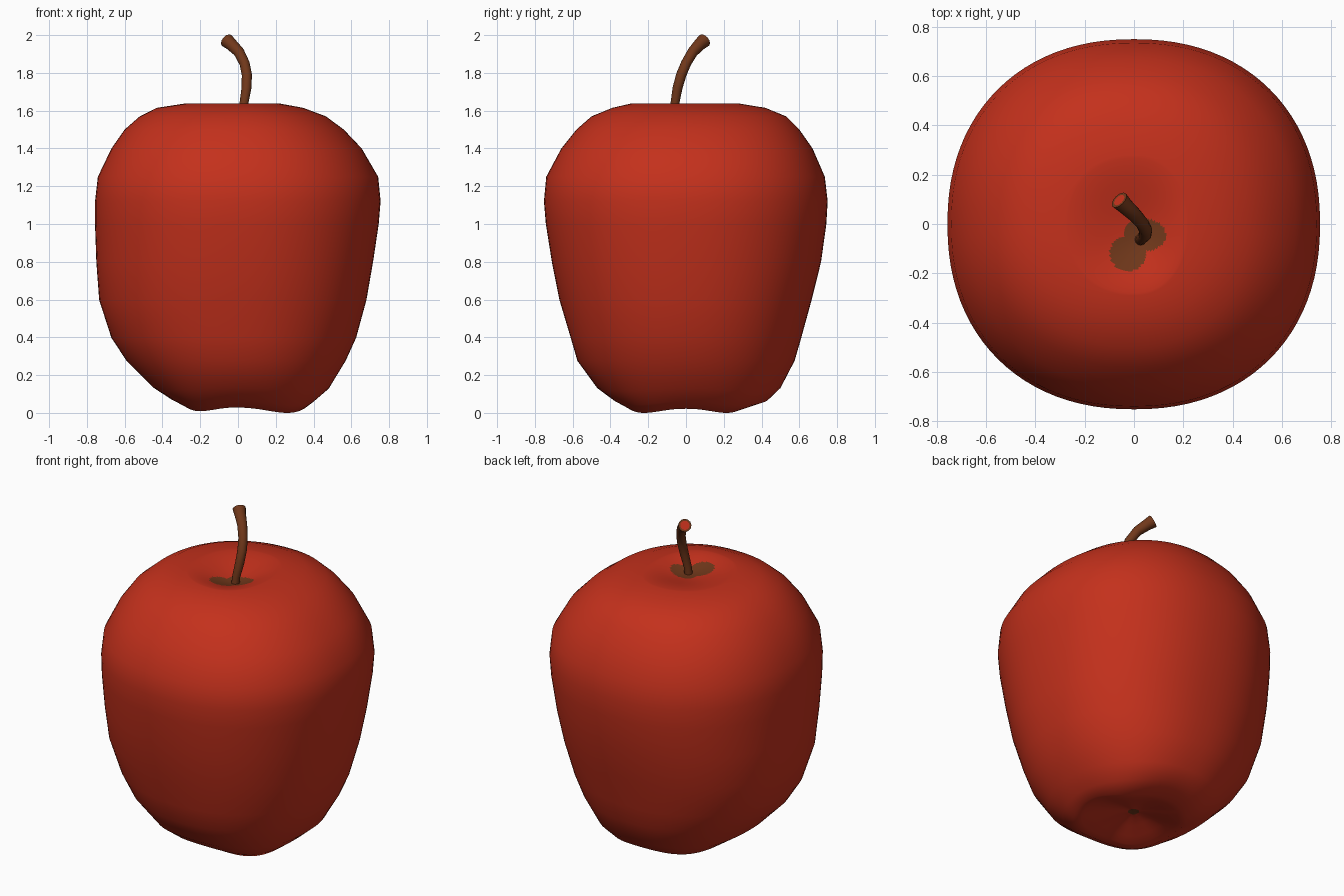
import bpy, bmesh, math
from mathutils import Vector

if "Cube" in bpy.data.objects:
    bpy.data.objects.remove(bpy.data.objects["Cube"])


def material(name, rgb):
    m = bpy.data.materials.new(name)
    m.diffuse_color = (*rgb, 1)
    m.use_nodes = True
    m.node_tree.nodes["Principled BSDF"].inputs["Base Color"].default_value = m.diffuse_color
    return m


RED = material("apple red", (0.55, 0.030, 0.0115))
BROWN = material("stem brown", (0.162, 0.039, 0.0105))


def skin_rings(name, rings, mats, rule):
    """Skin closed rings (bottom to top), cap both ends, colour faces by rule."""
    bm = bmesh.new()
    vs = [[bm.verts.new(p) for p in r] for r in rings]
    n = len(rings[0])
    for a, b in zip(vs, vs[1:]):
        for i in range(n):
            j = (i + 1) % n
            bm.faces.new((a[i], a[j], b[j], b[i]))
    bm.faces.new(vs[0][::-1])
    bm.faces.new(vs[-1])
    for f in bm.faces:
        f.material_index = rule(f.calc_center_median())
        f.smooth = True
    me = bpy.data.meshes.new(name)
    bm.to_mesh(me)
    bm.free()
    for m in mats:
        me.materials.append(m)
    ob = bpy.data.objects.new(name, me)
    bpy.context.collection.objects.link(ob)
    return ob


# ---- Apple body: height, then reach to -x, +x, -y, +y ----
LEVELS = [
    (0.022, .28, .35, .31, .30),
    (0.06, .35, .40, .38, .43),
    (0.13, .45, .48, .47, .50),
    (0.28, .59, .57, .575, .575),
    (0.40, .67, .625, .61, .61),
    (0.60, .735, .68, .67, .665),
    (0.80, .75, .715, .71, .715),
    (1.00, .757, .745, .742, .743),
    (1.12, .757, .755, .752, .75),
    (1.25, .742, .742, .74, .735),
    (1.40, .67, .655, .66, .67),
    (1.50, .60, .56, .58, .60),
    (1.57, .52, .465, .50, .53),
    (1.615, .43, .345, .39, .42),
    (1.638, .28, .22, .29, .28),
]
SEG = 96
CORE = Vector((0.02, -0.05))       # where the stem grows


def lobes(a):
    """Uneven feet around the base of the apple."""
    return -0.013 * math.cos(4 * (a - math.pi / 4)) - 0.007 * math.cos(a)


def body_ring(level, t=1.0, z=None, core=Vector((0, 0)), foot=0.0):
    ring = []
    for i in range(SEG):
        a = 2 * math.pi * i / SEG
        c, s = math.cos(a), math.sin(a)
        rx = level[2] if c > 0 else level[1]
        ry = level[4] if s > 0 else level[3]
        p = Vector((rx * math.copysign(abs(c) ** .91, c),
                    ry * math.copysign(abs(s) ** .91, s)))
        p = core + (p - core) * t
        ring.append(Vector((p.x, p.y, (level[0] if z is None else z) + foot * lobes(a))))
    return ring


rings = []
for t, z in ((.04, .085), (.1, .084), (.2, .08), (.4, .065), (.65, .043), (.85, .027)):  # base hollow
    rings.append(body_ring(LEVELS[0], t, z, foot=t))
for lv in LEVELS:                                                                        # flanks
    rings.append(body_ring(lv, foot=max(0, 1 - lv[0] / .25)))
for k in range(1, 25):                                                                   # stem hollow
    t = 1 - k / 25
    rings.append(body_ring(LEVELS[-1], t, 1.588 + .05 * t * t * (3 - 2 * t), CORE))
low = min(p.z for r in rings for p in r)
for r in rings:
    for p in r:
        p.z -= low * max(0, 1 - p.z)


def body_colour(c):
    """Brown patch around the stem and a small brown eye underneath."""
    if c.z > 1.5:
        wide = ((c.x - .045) / .085) ** 2 + ((c.y + .045) / .065) ** 2 < 1
        tail = ((c.x + .025) / .075) ** 2 + ((c.y + .12) / .07) ** 2 < 1
        return int(wide or tail)
    return int(c.z < .2 and math.hypot(c.x, c.y) < .03)


skin_rings("apple_body", rings, [RED, BROWN], body_colour)

# ---- Stem: bent tapering tube, path points with radius ----
PATH = [
    (.025, -.065, 1.56, .024), (.03, -.06, 1.63, .023), (.045, -.045, 1.72, .026),
    (.047, -.025, 1.79, .027), (.035, .0, 1.85, .027), (.005, .035, 1.91, .029),
    (-.035, .072, 1.95, .033), (-.06, .097, 1.972, .038),
]
pts = [Vector(p[:3]) for p in PATH]
tube = []
for i, p in enumerate(pts):
    d = (pts[min(i + 1, len(pts) - 1)] - pts[max(i - 1, 0)]).normalized()
    u = Vector((0, 1, 0)).cross(d).normalized()
    v = d.cross(u)
    ring = [p + PATH[i][3] * (math.cos(k * math.pi / 6) * u + math.sin(k * math.pi / 6) * v)
            for k in range(12)]
    tube.append(ring)
# red cut end inside a brown rim
tip = pts[-1]
tube.append([tip + (q - tip) * .7 for q in tube[-1]])
stem = skin_rings("stem", tube, [BROWN, RED], lambda c: int((c - tip).length < .005))
bpy.context.view_layer.objects.active = stem
stem.select_set(True)
bpy.ops.object.shade_smooth_by_angle(angle=math.radians(50))
